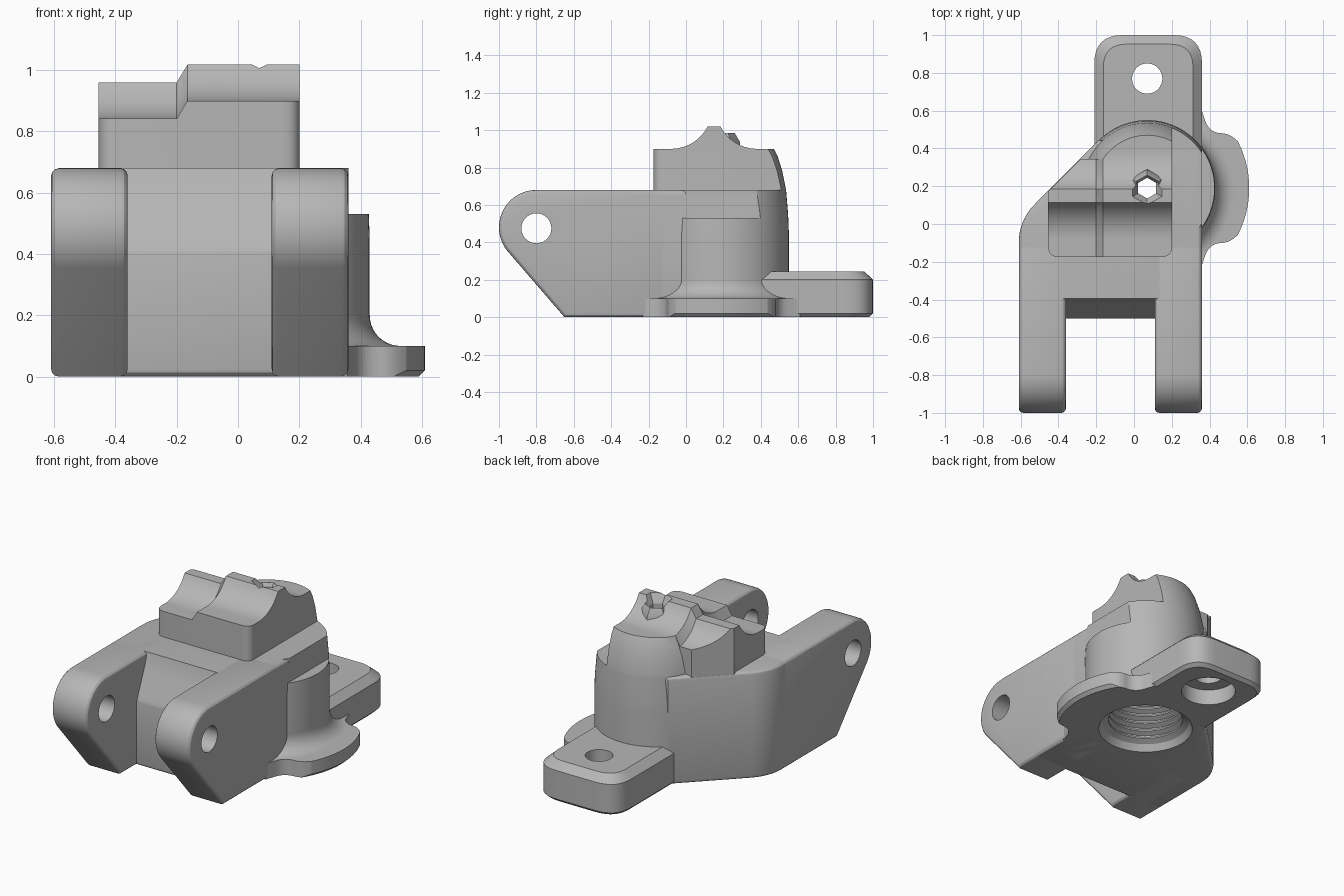
import bpy
import bmesh
from math import sin, cos, pi, radians, sqrt
from mathutils import Vector

cube = bpy.data.objects.get("Cube")
if cube:
    bpy.data.objects.remove(cube, do_unlink=True)

grey = bpy.data.materials.new("plain grey")
grey.use_nodes = True
grey.diffuse_color = (0.47, 0.47, 0.47, 1)
for node in grey.node_tree.nodes:
    if node.type == 'BSDF_PRINCIPLED':
        node.inputs["Base Color"].default_value = (0.47, 0.47, 0.47, 1)
        node.inputs["Roughness"].default_value = 0.6

HUB = (0.07, 0.19)      # vertical axis of hub, bore and hexagonal hole
parts, cutters = [], []


def loft(name, rings, group=parts):
    """Closed solid through rings that share a point count."""
    bm = bmesh.new()
    loops = [[bm.verts.new(p) for p in ring] for ring in rings]
    n = len(loops[0])
    for a, b in zip(loops, loops[1:]):
        for i in range(n):
            j = (i + 1) % n
            bm.faces.new((a[i], a[j], b[j], b[i]))
    bm.faces.new(loops[0])
    bm.faces.new(loops[-1])
    bmesh.ops.recalc_face_normals(bm, faces=bm.faces)
    mesh = bpy.data.meshes.new(name)
    bm.to_mesh(mesh)
    bm.free()
    mesh.materials.append(grey)
    obj = bpy.data.objects.new(name, mesh)
    bpy.context.collection.objects.link(obj)
    obj.hide_render = group is cutters
    group.append(obj)
    return obj


def prism(name, pts, lo, hi, axis='z', group=parts):
    def place(p, h):
        return (h, p[0], p[1]) if axis == 'x' else (p[0], p[1], h)
    return loft(name, [[place(p, h) for p in pts] for h in (lo, hi)], group)


def lathe(name, profile, group=parts, centre=HUB, n=96):
    """Profile of (radius, z) turned about a vertical axis."""
    turn = [pi / 2 + 2 * pi * i / n for i in range(n)]
    return loft(name, [[(centre[0] + r * cos(a), centre[1] + r * sin(a), z)
                        for a in turn] for r, z in profile], group)


def rounded(corners, steps=8):
    """Outline whose (x, y, reach) corners are softened."""
    out = []
    for i, (x, y, reach) in enumerate(corners):
        p = Vector((x, y))
        if not reach:
            out.append(tuple(p))
            continue
        a = Vector(corners[i - 1][:2])
        b = Vector(corners[(i + 1) % len(corners)][:2])
        s = p + (a - p).normalized() * reach
        e = p + (b - p).normalized() * reach
        for k in range(steps + 1):
            t = k / steps
            out.append(tuple(s * (1 - t) ** 2 + p * 2 * t * (1 - t) + e * t * t))
    return out


def apply_modifier(obj, mod):
    bpy.context.view_layer.objects.active = obj
    bpy.ops.object.modifier_apply(modifier=mod.name)


def boolean(obj, other, operation='DIFFERENCE'):
    mod = obj.modifiers.new("cut", 'BOOLEAN')
    mod.operation, mod.solver, mod.object = operation, 'EXACT', other
    apply_modifier(obj, mod)


def soften(obj, width=0.025):
    mod = obj.modifiers.new("edge", 'BEVEL')
    mod.width, mod.segments = width, 3
    mod.limit_method, mod.angle_limit = 'ANGLE', radians(60)
    apply_modifier(obj, mod)


# Fork arms with a rounded nose and a sloped underside
arc = [radians(90 + 128 * i / 24) for i in range(25)]
arm_side = [(-0.1, 0), (-0.1, 0.68)]
arm_side += [(-0.8 + 0.2 * cos(a), 0.48 + 0.2 * sin(a)) for a in arc]
arm_side += [(-0.65, 0)]
pin = prism("pin_cutter", [(-0.8 + 0.08 * cos(2 * pi * i / 40),
                            0.475 + 0.08 * sin(2 * pi * i / 40))
                           for i in range(40)], -0.9, 0.9, 'x', cutters)
for side, left in (("right", -0.61), ("left", 0.11)):
    arm = prism(side + "_arm", arm_side, left, left + 0.25, 'x')
    soften(arm)
    boolean(arm, pin)

# Main block with a diagonal back corner and a ramp between the arms
core = prism("main_block", rounded([
    (-0.61, -0.5, 0), (0.36, -0.5, 0), (0.36, 0.4, 0),
    (-0.185, 0.445, 0), (-0.61, 0.02, 0.12)]), 0, 0.68)
soften(core)
ramp = prism("ramp_cutter", rounded([
    (-0.7, 0.38, 0), (-0.505, 0.38, 0), (-0.495, 0.42, 0.03),
    (-0.41, 0.62, 0.06), (-0.385, 0.72, 0), (-0.7, 0.72, 0)]),
    -0.8, 0.6, 'x', cutters)
boolean(core, ramp)

# Round hub, stepped down where it bulges past the block
hub_wall = [(0.34, 0), (0.36, 0.02), (0.36, 0.45), (0.356, 0.55), (0.345, 0.68)]
hub = lathe("hub", hub_wall)
step = prism("step_cutter", [(0.36, -0.5), (0.8, -0.5), (0.8, 0.8), (0.36, 0.8)],
             0.53, 0.9, group=cutters)
boolean(hub, step)


# Mounting tab with chamfered rim and counterbored hole
def tab_ring(inset, z):
    x0, x1, y1 = -0.21 + inset, 0.36 - inset, 1 - inset
    r = 0.15 - inset * 0.6
    return [(x, y, z) for x, y in rounded([
        (x0, 0.4, 0), (x1, 0.4, 0), (x1, y1, r), (x0, y1, r)])]


tab = loft("mounting_tab", [tab_ring(0.02, 0), tab_ring(0, 0.02),
                            tab_ring(0, 0.2), tab_ring(0.048, 0.245)])
screw = lathe("screw_cutter", [(0.16, -0.05), (0.16, 0.1), (0.08, 0.1), (0.08, 0.4)],
              cutters, (0.07, 0.77), 48)
boolean(tab, screw)

# Side ear blended into the hub by a hollow fillet
fillet = [(0.46 - 0.1 * sin(a), 0.2 - 0.1 * cos(a))
          for a in [pi / 2 * i / 10 for i in range(11)]]
ear = lathe("side_ear", [(0.52, 0), (0.54, 0.02), (0.54, 0.1)] + fillet)
ear_plan = prism("ear_cutter", rounded([
    (0.3, -0.23, 0), (0.355, -0.23, 0), (0.4, -0.1, 0.07), (0.5, -0.1, 0.04),
    (0.56, -0.05, 0.03), (0.75, 0.19, 0), (0.56, 0.43, 0.03),
    (0.5, 0.48, 0.04), (0.4, 0.48, 0.07), (0.355, 0.61, 0), (0.3, 0.61, 0)]),
    -0.1, 0.5, group=cutters)
boolean(ear, ear_plan, 'INTERSECT')

# Crown shape: two hollow flanks meeting at a ridge, lower on one side
flank = [(y, 1.12 - sqrt(0.22 ** 2 - (y + 0.08) ** 2))
         for y in [-0.08 + 0.195 * i / 14 for i in range(15)]]
crest = [(-0.4, 0.9)] + flank
crest += [(0.3 - y, z) for y, z in reversed(crest)]


def crown_ring(x, drop):
    return [(x, -0.4, 0.6)] + [(x, y, z - drop) for y, z in crest] + [(x, 0.7, 0.6)]


crown = loft("crown_cutter", [crown_ring(-0.6, 0.058), crown_ring(-0.2, 0.058),
                              crown_ring(-0.165, 0), crown_ring(0.2, 0)], cutters)
saddle = prism("saddle", rounded([
    (-0.455, -0.175, 0.06), (0.203, -0.175, 0.06), (0.203, 0.3, 0),
    (-0.19, 0.345, 0), (-0.28, 0.345, 0), (-0.455, 0.17, 0)]), 0.61, 1.1)
boolean(saddle, crown, 'INTERSECT')
dome = lathe("hub_top", [(0.35, 0.61), (0.345, 0.68), (0.325, 0.78),
                         (0.3, 0.86), (0.28, 0.9), (0.25, 1.05)])
boolean(dome, crown, 'INTERSECT')

# Hexagonal collar around the top hole
collar = lathe("hex_collar", [(0.1, 0.8), (0.1, 0.935), (0.07, 0.985)], n=6)

# Threaded bore from below, hexagonal hole and its countersink
thread = [(0.29, -0.02), (0.255, 0.04)]
for i in range(9):
    z = 0.06 + i * 0.05
    thread += [(0.22, z), (0.22, z + 0.01), (0.25, z + 0.025), (0.25, z + 0.035)]
bore = lathe("bore_cutter", thread + [(0.22, 0.52), (0.09, 0.6)], cutters, n=64)
hexagon = lathe("hex_cutter", [(0.055, 0.4), (0.055, 1.2)], cutters, n=6)
sink = lathe("countersink_cutter", [(0.04, 0.94), (0.09, 1.02)], cutters, n=6)
for obj in (core, hub, tab, ear):
    boolean(obj, bore)
for obj in (core, hub, saddle, dome, collar):
    boolean(obj, hexagon)
for obj in (saddle, dome, collar):
    boolean(obj, sink)

for obj in cutters:
    bpy.data.objects.remove(obj, do_unlink=True)

# Smooth curved walls, crisp edges
bpy.ops.object.select_all(action='DESELECT')
for obj in parts:
    obj.select_set(True)
bpy.context.view_layer.objects.active = parts[0]
bpy.ops.object.shade_smooth_by_angle(angle=radians(28))
